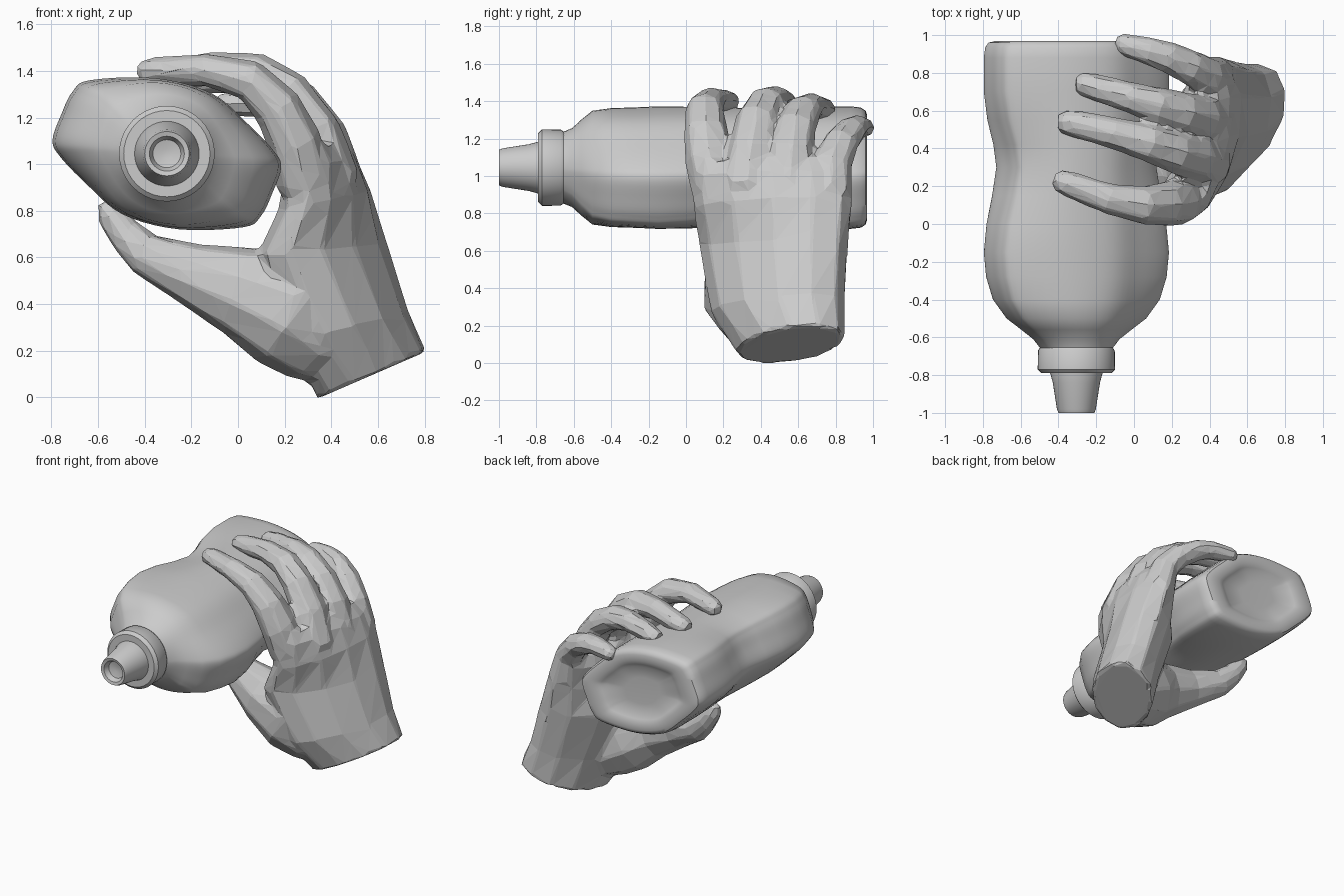
import bpy, bmesh, math
from mathutils import Vector

cube = bpy.data.objects.get("Cube")
if cube:
    bpy.data.objects.remove(cube, do_unlink=True)

grey = bpy.data.materials.new("light_grey")
grey.use_nodes = True
colour = (0.6, 0.6, 0.6, 1)
grey.diffuse_color = colour
grey.node_tree.nodes["Principled BSDF"].inputs["Base Color"].default_value = colour

CX, CZ = -0.305, 1.045      # bottle axis
TAU = math.tau


def activate(objs):
    bpy.ops.object.select_all(action='DESELECT')
    for obj in objs:
        obj.select_set(True)
    bpy.context.view_layer.objects.active = objs[0]


def skin(name, rings, smooth=False):
    """Bridge equal rings of points into a capped solid."""
    bm = bmesh.new()
    loops = [[bm.verts.new(p) for p in ring] for ring in rings]
    n = len(loops[0])
    for a, b in zip(loops, loops[1:]):
        for i in range(n):
            j = (i + 1) % n
            bm.faces.new((a[i], a[j], b[j], b[i]))
    bm.faces.new(loops[0])
    bm.faces.new(loops[-1])
    bmesh.ops.recalc_face_normals(bm, faces=bm.faces)
    mesh = bpy.data.meshes.new(name)
    bm.to_mesh(mesh)
    bm.free()
    mesh.materials.append(grey)
    obj = bpy.data.objects.new(name, mesh)
    bpy.context.collection.objects.link(obj)
    if smooth:
        activate([obj])
        bpy.ops.object.shade_smooth_by_angle(angle=math.radians(40))
    return obj


def lathe(name, profile, sides=40):
    """Turn (radius, y) pairs about the bottle axis."""
    return skin(name, [[(CX + r * math.cos(TAU * i / sides), y, CZ + r * math.sin(TAU * i / sides))
                        for i in range(sides)] for r, y in profile], True)


def tube(name, path, sides=8, depth=1.15):
    """Limb through (x, y, z, radius) points; depth scales it sideways."""
    pts = [Vector(p[:3]) for p in path]
    rings = []
    for k, p in enumerate(pts):
        t = (pts[min(k + 1, len(pts) - 1)] - pts[max(k - 1, 0)]).normalized()
        up = t.cross(Vector((0, 1, 0))).normalized()
        side = up.cross(t)
        r = path[k][3]
        rings.append([p + up * r * math.cos(TAU * i / sides) + side * r * depth * math.sin(TAU * i / sides)
                      for i in range(sides)])
    return skin(name, rings)


def smooth_loop(pts, steps=5):
    """Closed Catmull-Rom curve."""
    out, n = [], len(pts)
    for i in range(n):
        a, b, c, d = (pts[(i + k) % n] for k in (-1, 0, 1, 2))
        for s in range(steps):
            t = s / steps
            out.append(b + 0.5 * t * (c - a + t * (2 * a - 5 * b + 4 * c - d + t * (3 * (b - c) + d - a))))
    return out


# Bottle: a rounded six-sided section, symmetric about its centre, round at the neck
half = [Vector(p) for p in ((-.49, .06), (-.452, .17), (-.405, .265), (-.33, .315), (-.05, .324),
                            (.19, .26), (.345, .13), (.46, .01))]
section = smooth_loop(half + [-p for p in half])
corner = Vector((-.83, .56))
# (y, width scale, height scale, blend from neck circle to section, corner pinch)
stations = [(-.66, 1, 1, 0, 0), (-.61, 1, 1.1, .13, 0), (-.56, 1, 1.2, .34, 0), (-.5, 1, 1.18, .6, 0),
            (-.4, 1, 1.05, .84, 0), (-.28, 1, 1, .96, 0), (-.15, 1, 1, 1, 0), (0, .985, 1, 1, .03),
            (.15, .95, 1, 1, .09), (.3, .92, 1, 1, .13), (.42, .94, 1, 1, .1), (.55, .98, 1, 1, .04),
            (.7, 1, 1, 1, 0), (.88, 1, 1, 1, 0), (.935, .985, .98, 1, 0), (.96, .95, .93, 1, 0),
            (.968, .88, .86, 1, 0), (.966, .73, .72, 1, 0), (.955, .65, .63, 1, 0),
            (.938, .58, .55, 1, 0), (.933, .3, .3, 1, 0)]
rings = []
for y, sx, sz, blend, pinch in stations:
    ring = []
    for p in section:
        d = p.normalized()
        flat = Vector((p.x * sx, p.y * sz)) * (1 - pinch * abs(d.dot(corner)) ** 6)
        q = (d * .19).lerp(flat, blend)
        ring.append((CX + q.x, y, CZ + q.y))
    rings.append(ring)
skin("bottle_body", rings, True)

# Cap collar and hollow-tipped nozzle
lathe("cap_collar", [(.15, -.79), (.185, -.79), (.205, -.77), (.203, -.67), (.19, -.65), (.16, -.645)])
lathe("nozzle", [(.02, -.95), (.06, -.96), (.075, -.995), (.095, -1), (.103, -.98),
                 (.125, -.84), (.14, -.785), (.14, -.75)])

# Palm and wrist: inner (x, z), outer (x, z), front y, back y, skew
palm = [((.335, -.008), (.81, .198), .27, .85, .36), ((.23, .24), (.73, .37), .13, .85, .45),
        ((.08, .61), (.64, .66), .07, .87, .5), ((.17, .8), (.57, .89), .035, .89, .38),
        ((.2, .97), (.51, 1.03), .025, .895, .3), ((.24, 1.05), (.45, 1.1), .05, .87, .3)]
rings = []
for inner, outer, y0, y1, skew in palm:
    a, b = Vector(inner), Vector(outer)
    mid, h = (a + b) / 2, (b - a) / 2
    ring = []
    for i in range(12):
        co, si = math.cos(TAU * i / 12), math.sin(TAU * i / 12)
        q = mid + h * (co * math.sqrt(1 - skew * skew) + si * skew)
        ring.append((q.x, (y0 + y1) / 2 + si * (y1 - y0) / 2, q.y))
    rings.append(ring)
hand = [skin("hand", rings)]

# Fingers wrapped over the bottle, root to tip
fingers = {
    "index_finger": [(.36, .25, .75, .07), (.28, .165, .94, .125), (.24, .125, 1.1, .117), (.17, .105, 1.24, .105),
                     (.05, .1, 1.36, .09), (-.14, .135, 1.405, .072), (-.34, .21, 1.4, .062),
                     (-.395, .23, 1.397, .056), (-.425, .24, 1.395, .035)],
    "middle_finger": [(.4, .37, .75, .07), (.4, .33, .95, .12), (.33, .35, 1.14, .112), (.215, .38, 1.305, .1),
                      (.08, .43, 1.39, .09), (-.1, .48, 1.41, .074), (-.31, .53, 1.385, .065),
                      (-.375, .54, 1.378, .056), (-.405, .545, 1.375, .035)],
    "ring_finger": [(.42, .56, .75, .07), (.415, .56, .95, .12), (.36, .56, 1.13, .108), (.26, .59, 1.265, .096),
                    (.12, .63, 1.35, .086), (-.02, .67, 1.375, .072), (-.21, .725, 1.36, .063),
                    (-.28, .745, 1.352, .055), (-.31, .752, 1.35, .035)],
    "little_finger": [(.43, .7, .75, .07), (.43, .77, .92, .11), (.385, .78, 1.07, .096), (.295, .83, 1.18, .085),
                      (.175, .885, 1.245, .074), (.08, .915, 1.265, .065), (-.03, .945, 1.26, .055),
                      (-.075, .957, 1.255, .048), (-.098, .965, 1.25, .03)],
}
for name, path in fingers.items():
    hand.append(tube(name, path))

# Thumb under the bottle, from the heel of the hand to the tip
hand.append(tube("thumb", [(.48, .45, .2, .18), (.34, .37, .29, .24), (.2, .32, .38, .26), (0, .31, .46, .195),
                           (-.2, .36, .53, .135), (-.4, .43, .615, .094), (-.48, .455, .695, .078),
                           (-.55, .47, .79, .06), (-.57, .475, .84, .035)],
                 sides=10, depth=.92))

# Merge the limbs into one faceted hand
activate(hand)
bpy.ops.object.join()
remesh = hand[0].modifiers.new("merge", 'REMESH')
remesh.mode = 'VOXEL'
remesh.voxel_size = .018
soften = hand[0].modifiers.new("soften", 'SMOOTH')
soften.iterations = 4
facet = hand[0].modifiers.new("facet", 'DECIMATE')
facet.ratio = .045
bpy.ops.object.convert(target='MESH')
